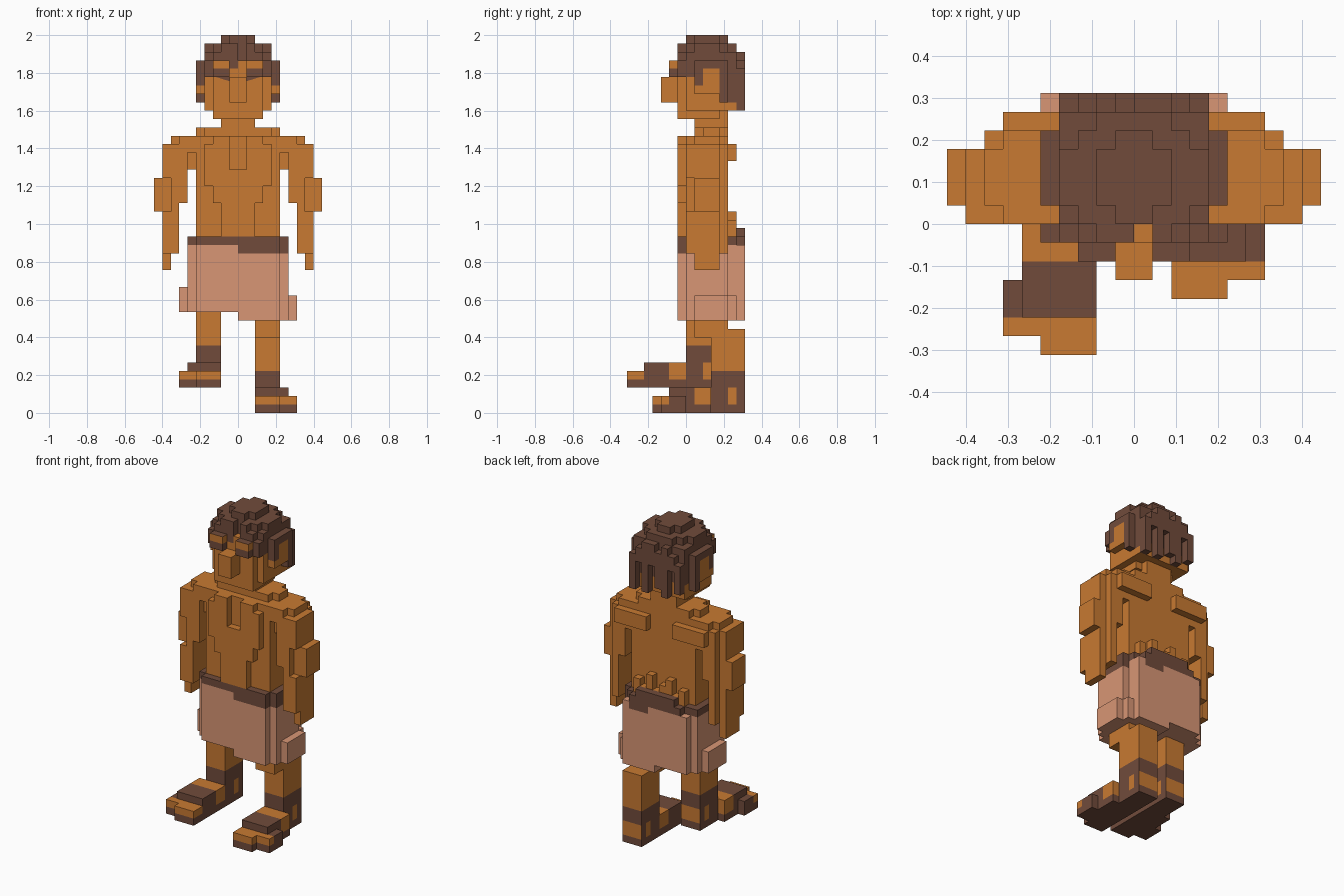
import bpy
import bmesh
from mathutils import Vector

if "Cube" in bpy.data.objects:
    bpy.data.objects.remove(bpy.data.objects["Cube"])

U = 2 / 45  # block size


def material(name, rgb):
    m = bpy.data.materials.new(name)
    m.diffuse_color = (*rgb, 1)
    m.use_nodes = True
    m.node_tree.nodes["Principled BSDF"].inputs["Base Color"].default_value = m.diffuse_color
    return m


SKIN = material("tan skin", (0.580, 0.194, 0.032))
DARK = material("dark brown", (0.165, 0.071, 0.044))
CLOTH = material("dusty pink cloth", (0.690, 0.305, 0.178))

cells = {}   # block position -> part name
colours = {}


def box(part, mat, x, y, z):
    """Fill a block range; later boxes replace earlier ones."""
    colours[part] = mat
    for i in range(*x):
        for j in range(*y):
            for k in range(*z):
                cells[i, j, k] = part


def pair(part, mat, x, y, z):
    """Fill a block range on both sides."""
    box(part + "_right", mat, x, y, z)
    box(part + "_left", mat, (-x[1], -x[0]), y, z)


def both(part, mat, x, y, z):
    """Mirrored range within a single part."""
    box(part, mat, x, y, z)
    box(part, mat, (-x[1], -x[0]), y, z)


def carve(x, y, z, mirrored=False):
    for i in range(*x):
        for j in range(*y):
            for k in range(*z):
                cells.pop((i, j, k), None)
    if mirrored:
        carve((-x[1], -x[0]), y, z)


# torso: core, tapering chest and belly, shoulder slope
box("torso", SKIN, (-5, 5), (0, 5), (20, 33))
box("torso", SKIN, (-4, 4), (-1, 0), (27, 32))
box("torso", SKIN, (-3, 3), (-1, 0), (25, 33))
box("torso", SKIN, (-2, 2), (-1, 0), (21, 25))
box("torso", SKIN, (-4, 4), (1, 5), (33, 34))
both("torso", SKIN, (4, 5), (2, 4), (33, 34))
carve((-1, 1), (-1, 0), (29, 34))
# shoulder blades and lower back
both("torso", SKIN, (2, 7), (5, 6), (30, 32))
for i, top in zip(range(-4, 4), (23, 22, 24, 23, 22, 24, 22, 23)):
    box("torso", SKIN, (i, i + 1), (5, 6), (21, top))

# arms: shoulder, upper arm, elbow, forearm, hand
pair("arm", SKIN, (5, 8), (0, 5), (29, 33))
pair("arm", SKIN, (8, 9), (0, 4), (25, 32))
pair("arm", SKIN, (6, 8), (0, 5), (25, 29))
pair("arm", SKIN, (9, 10), (1, 4), (24, 28))
pair("arm", SKIN, (7, 9), (0, 4), (19, 25))
pair("arm", SKIN, (7, 8), (4, 5), (19, 25))
pair("arm", SKIN, (8, 9), (1, 4), (17, 19))
carve((5, 6), (0, 1), (29, 31), True)
carve((7, 8), (0, 1), (32, 33), True)
carve((7, 8), (4, 5), (32, 33), True)
carve((8, 9), (0, 1), (24, 28), True)

# legs: the left one is lifted and further forward
box("leg_right", SKIN, (2, 5), (3, 7), (0, 10))
box("leg_right", SKIN, (2, 5), (1, 5), (9, 12))
box("leg_left", SKIN, (-5, -2), (0, 4), (3, 13))


def sandal(side, sx, dy, dz):
    """Foot with toes, sole, straps and ankle cuff."""
    def part(name, mat, x, y, z):
        x = x if sx > 0 else (-x[1], -x[0])
        box(name + side, mat, x, (y[0] + dy, y[1] + dy), (z[0] + dz, z[1] + dz))
    part("foot_", SKIN, (2, 6), (1, 3), (1, 3))
    part("foot_", SKIN, (2, 5), (-4, -2), (1, 2))
    part("foot_", SKIN, (5, 7), (-3, -2), (1, 2))
    part("sandal_", DARK, (2, 5), (-4, 7), (0, 1))
    part("sandal_", DARK, (5, 7), (-3, 0), (0, 1))
    part("sandal_", DARK, (5, 6), (0, 3), (0, 1))
    part("sandal_", DARK, (2, 7), (-2, 0), (1, 2))
    part("sandal_", DARK, (2, 6), (-2, 1), (1, 3))
    part("sandal_", DARK, (2, 5), (3, 7), (1, 5))
    part("foot_", SKIN, (2, 5), (5, 6), (1, 3))


sandal("right", 1, 0, 0)
sandal("left", -1, -3, 3)

# skirt: wrapped cloth with a longer right half and flared hems
box("skirt", CLOTH, (-5, 0), (-1, 7), (12, 20))
box("skirt", CLOTH, (0, 5), (-1, 7), (11, 20))
box("skirt", CLOTH, (-6, -5), (0, 6), (12, 20))
box("skirt", CLOTH, (5, 6), (0, 5), (11, 20))
box("skirt", CLOTH, (5, 6), (5, 6), (11, 14))
box("skirt", CLOTH, (6, 7), (1, 5), (11, 14))
box("skirt", CLOTH, (-7, -6), (1, 5), (12, 15))

# belt: deeper on the right and rising at the back
box("belt", DARK, (-5, 0), (-1, 0), (20, 21))
box("belt", DARK, (0, 5), (-1, 0), (19, 21))
box("belt", DARK, (-6, -5), (0, 6), (20, 21))
box("belt", DARK, (5, 6), (0, 5), (19, 21))
box("belt", DARK, (-4, 4), (5, 7), (20, 21))
both("belt", DARK, (4, 5), (5, 6), (20, 21))
box("belt", DARK, (1, 4), (5, 7), (19, 21))
box("belt", DARK, (-3, 3), (6, 7), (21, 22))

# neck, head and jaw
box("neck", SKIN, (-2, 2), (1, 5), (33, 36))
box("head", SKIN, (-4, 4), (0, 6), (36, 43))
box("head", SKIN, (-3, 3), (-1, 4), (35, 42))
pair("ear", SKIN, (4, 5), (1, 4), (38, 41))

# nose and brow ridge, its upper side covered by hair
box("nose", SKIN, (-1, 1), (-3, -1), (37, 40))
pair("forehead", SKIN, (1, 3), (-2, -1), (41, 42))
pair("eyebrow", DARK, (1, 3), (-2, -1), (40, 41))
pair("eyebrow", DARK, (3, 4), (-1, 0), (40, 42))

# hair cap, rounded off in steps, with a fringe
box("hair", DARK, (-4, 4), (0, 6), (42, 43))
box("hair", DARK, (-3, 3), (0, 5), (43, 44))
both("hair", DARK, (3, 4), (1, 4), (43, 44))
box("hair", DARK, (-2, 2), (5, 6), (43, 44))
box("hair", DARK, (-3, 3), (-1, 0), (42, 43))
box("hair", DARK, (-2, 2), (-1, 0), (43, 44))
box("hair", DARK, (-1, 1), (-1, 0), (41, 43))
box("hair", DARK, (-2, 2), (0, 5), (44, 45))
for x, y in ((-2, 0), (-2, 4), (1, 4), (1, 0)):
    carve((x, x + 1), (y, y + 1), (44, 45))
carve((0, 1), (-1, 0), (42, 44))
box("forehead_gap", SKIN, (0, 1), (-1, 0), (41, 42))

# side locks around the ears
both("hair", DARK, (4, 5), (1, 5), (41, 42))
both("hair", DARK, (4, 5), (1, 2), (39, 41))
both("hair", DARK, (4, 5), (4, 5), (37, 41))
both("hair", DARK, (3, 4), (0, 1), (40, 43))
both("hair", DARK, (3, 4), (4, 6), (38, 42))

# back hair: hanging locks of uneven length and height
lows = (37, 40, 36, 37, 40, 36, 40, 36)
tops = (41, 42, 43, 42, 43, 43, 42, 41)
for i, low, top in zip(range(-4, 4), lows, tops):
    box("hair", DARK, (i, i + 1), (5, 6), (min(low + 1, 38), 42))
    box("hair", DARK, (i, i + 1), (6, 7), (low, top))


# turn every part into a mesh holding only its exposed block faces
def build(part):
    bm = bmesh.new()
    verts = {}
    # painted sides: hair above the brow, bare skin at the heel
    brow = part.startswith("forehead_") and part != "forehead_gap"
    heel = {"sandal_right": (6, 1), "sandal_left": (3, 4)}.get(part)

    def vert(p):
        key = tuple(int(c) for c in p)
        if key not in verts:
            verts[key] = bm.verts.new(Vector(key) * U)
        return verts[key]

    for pos in [p for p, owner in cells.items() if owner == part]:
        for axis in range(3):
            u, v = (axis + 1) % 3, (axis + 2) % 3
            for side in (0, 1):
                near = list(pos)
                near[axis] += 2 * side - 1
                if tuple(near) in cells:
                    continue
                ring = []
                for du, dv in ((0, 0), (1, 0), (1, 1), (0, 1)):
                    c = list(pos)
                    c[axis] += side
                    c[u] += du
                    c[v] += dv
                    ring.append(vert(c))
                face = bm.faces.new(ring if side else ring[::-1])
                if brow and axis == 2 and side == 1:
                    face.material_index = 1
                if heel and axis == 1 and side == 1 and pos[1] == heel[0]:
                    face.material_index = int(heel[1] <= pos[2] < heel[1] + 2)
    mesh = bpy.data.meshes.new(part)
    bm.to_mesh(mesh)
    bm.free()
    mesh.materials.append(colours[part])
    if brow or heel:
        mesh.materials.append(DARK if brow else SKIN)
    bpy.context.collection.objects.link(bpy.data.objects.new(part, mesh))


for name in colours:
    build(name)

# eyes: thin slanted plates below the brows
for name, s in (("eye_right", 1), ("eye_left", -1)):
    pts = [(s * x * U, -1.1 * U, z * U) for x, z in ((1, 39.5), (2.6, 40), (1, 40))]
    mesh = bpy.data.meshes.new(name)
    mesh.from_pydata(pts, [], [(0, 1, 2) if s > 0 else (2, 1, 0)])
    mesh.materials.append(DARK)
    bpy.context.collection.objects.link(bpy.data.objects.new(name, mesh))
